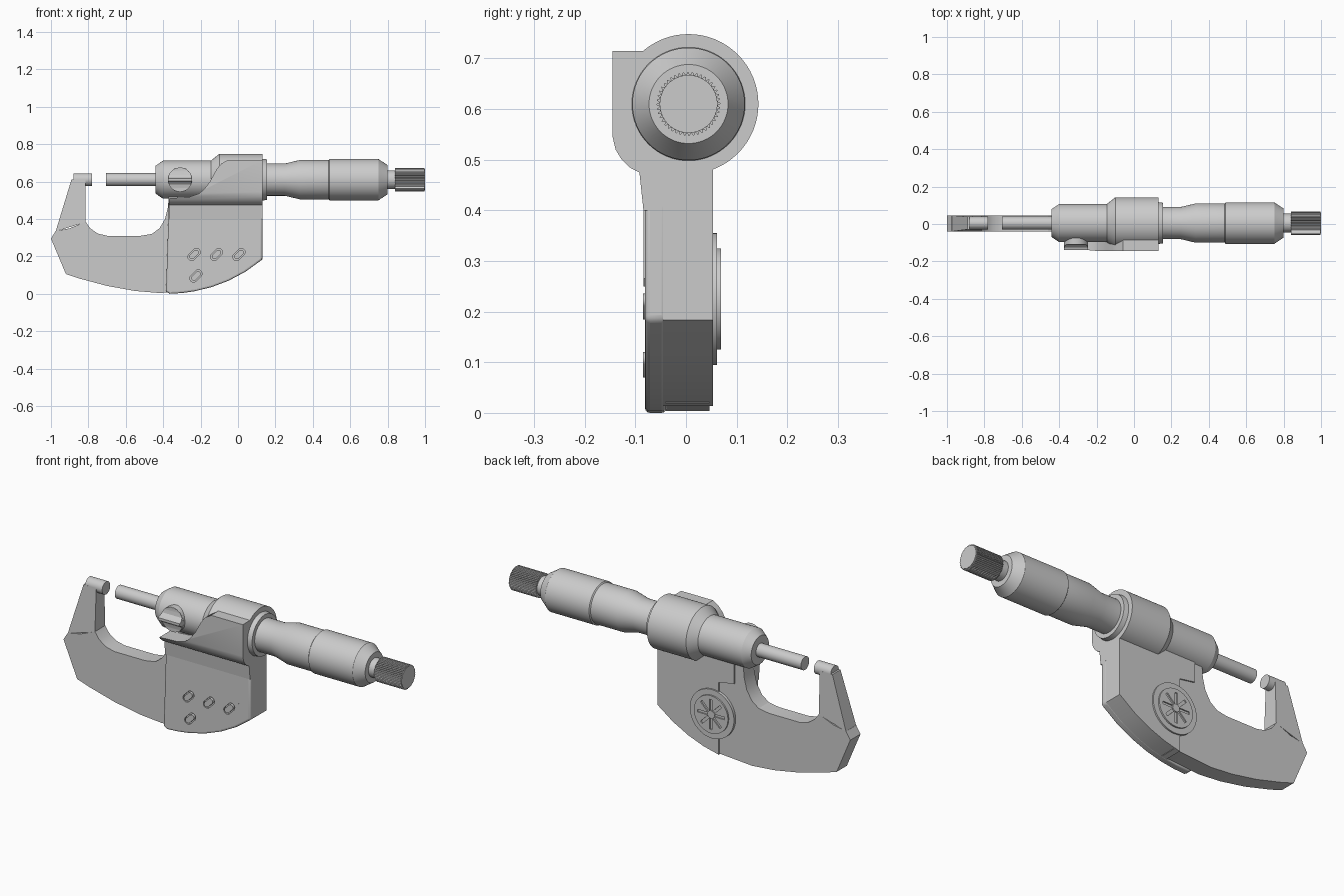
import bpy, bmesh
from math import sin, cos, pi, radians
from mathutils import Matrix, Vector

if "Cube" in bpy.data.objects:
    bpy.data.objects.remove(bpy.data.objects["Cube"])

steel = bpy.data.materials.new("satin grey")
steel.use_nodes = True
GREY = (0.6, 0.6, 0.6, 1)
steel.diffuse_color = GREY
steel.node_tree.nodes["Principled BSDF"].inputs["Base Color"].default_value = GREY

AY, AZ = 0.005, 0.61  # spindle axis


def finish(name, bm, smooth=True):
    bmesh.ops.remove_doubles(bm, verts=bm.verts, dist=1e-5)
    bmesh.ops.recalc_face_normals(bm, faces=bm.faces)
    mesh = bpy.data.meshes.new(name)
    bm.to_mesh(mesh)
    bm.free()
    mesh.materials.append(steel)
    obj = bpy.data.objects.new(name, mesh)
    bpy.context.collection.objects.link(obj)
    if smooth:
        shade(obj)
    return obj


def activate(obj):
    bpy.ops.object.select_all(action='DESELECT')
    obj.select_set(True)
    bpy.context.view_layer.objects.active = obj


def shade(obj):
    activate(obj)
    bpy.ops.object.shade_smooth_by_angle(angle=radians(25))


def lathe(name, profile):
    """Revolve (x, radius) points about the spindle axis."""
    bm = bmesh.new()
    vs = [bm.verts.new((x, AY, AZ + r)) for x, r in profile]
    es = [bm.edges.new(p) for p in zip(vs, vs[1:])]
    bmesh.ops.spin(bm, geom=vs + es, cent=(0, AY, AZ), axis=(1, 0, 0),
                   angle=2 * pi, steps=64)
    return finish(name, bm)


def prism(name, pts, lo, hi, axis='Y'):
    """Extrude an outline: (x, z) along Y, or (y, z) along X."""
    bm = bmesh.new()
    place = (lambda p: (p[0], lo, p[1])) if axis == 'Y' else (lambda p: (lo, p[0], p[1]))
    face = bm.faces.new([bm.verts.new(place(p)) for p in pts])
    ext = bmesh.ops.extrude_face_region(bm, geom=[face])
    move = (0, hi - lo, 0) if axis == 'Y' else (hi - lo, 0, 0)
    bmesh.ops.translate(bm, vec=move,
                        verts=[g for g in ext['geom'] if isinstance(g, bmesh.types.BMVert)])
    return finish(name, bm)


def apply_boolean(obj, cutter, operation):
    mod = obj.modifiers.new("cut", 'BOOLEAN')
    mod.operation, mod.object, mod.solver = operation, cutter, 'EXACT'
    activate(obj)
    bpy.ops.object.modifier_apply(modifier=mod.name)
    bpy.data.objects.remove(cutter)
    shade(obj)


def bevel(obj, width):
    mod = obj.modifiers.new("soft edges", 'BEVEL')
    mod.width, mod.segments, mod.limit_method = width, 3, 'ANGLE'
    mod.angle_limit = radians(50)


def circle(cx, cz, r, n=48):
    return [(cx + r * cos(2 * pi * i / n), cz + r * sin(2 * pi * i / n)) for i in range(n)]


# Turned parts along the spindle axis
lathe("spindle", [(-0.705, 0), (-0.705, 0.035), (-0.42, 0.035), (-0.42, 0)])
lathe("barrel", [(-0.44, 0), (-0.44, 0.075), (-0.4, 0.102), (-0.1, 0.102), (-0.1, 0)])
lathe("main_sleeve", [(-0.16, 0), (-0.145, 0.102), (-0.1, 0.138), (0.13, 0.138),
                      (0.13, 0.112), (0.155, 0.108), (0.155, 0)])
lathe("thimble", [(0.14, 0), (0.14, 0.086), (0.25, 0.086), (0.33, 0.105), (0.485, 0.105),
                  (0.49, 0.111), (0.75, 0.111), (0.76, 0.104), (0.8, 0.078), (0.8, 0)])
lathe("ratchet_neck", [(0.78, 0), (0.78, 0.05), (0.85, 0.05), (0.85, 0)])
lathe("anvil", [(-0.88, 0), (-0.88, 0.034), (-0.78, 0.034), (-0.78, 0)])

# Knurled ratchet knob
TEETH = 44
knurl = []
for i in range(TEETH * 4):
    a, r = 2 * pi * i / (TEETH * 4), 0.063 if i % 4 < 2 else 0.058
    knurl.append((AY + r * cos(a), AZ + r * sin(a)))
prism("ratchet_knob", knurl, 0.84, 0.997, 'X')
lathe("ratchet_cap", [(0.98, 0), (0.98, 0.057), (1, 0.057), (1, 0)])

# Bow frame and its tapering anvil arm
belly = [(-0.92, 0.105), (-0.85, 0.082), (-0.7, 0.042), (-0.55, 0.015), (-0.42, 0.004)]
throat = [(-0.3, 0.53), (-0.37, 0.52), (-0.375, 0.46), (-0.39, 0.4), (-0.42, 0.35),
          (-0.46, 0.32), (-0.52, 0.31), (-0.7, 0.31), (-0.75, 0.322), (-0.79, 0.35),
          (-0.815, 0.385)]
prism("bow_frame", [(-0.975, 0.335), (-1, 0.295)] + belly + [(-0.2, 0.02), (-0.2, 0.53)]
      + throat + [(-0.9, 0.35)], -0.04, 0.046)

arm = bmesh.new()
rings = []
for y_lo, y_hi, x0, z0, x1, z1 in ((-0.04, 0.046, -0.975, 0.333, -0.815, 0.383),
                                   (-0.029, 0.039, -0.89, 0.612, -0.815, 0.612)):
    rings.append([arm.verts.new(c) for c in
                  ((x0, y_lo, z0), (x1, y_lo, z1), (x1, y_hi, z1), (x0, y_hi, z0))])
arm.faces.new(rings[0])
arm.faces.new(rings[1])
for i in range(4):
    j = (i + 1) % 4
    arm.faces.new((rings[0][i], rings[0][j], rings[1][j], rings[1][i]))
finish("anvil_arm", arm, smooth=False)

# Electronics body: stepped rear half and softer front cover
keel = [(-0.23, 0.014), (-0.14, 0.036), (-0.05, 0.07), (0.04, 0.118), (0.13, 0.183)]
prism("rear_body", keel + [(0.13, 0.53), (-0.32, 0.53), (-0.32, 0.415), (-0.23, 0.4)],
      -0.045, 0.053)
cover = prism("front_cover", [(-0.385, 0.012), (-0.365, 0), (-0.3, 0.004)] + keel
              + [(0.13, 0.5), (-0.37, 0.5), (-0.372, 0.4)], -0.081, -0.038)
bevel(cover, 0.01)

# Shoulder that wraps the sleeve above the display
shoulder = prism("shoulder", [(0, 0.715), (-0.145, 0.715), (-0.145, 0.545), (-0.139, 0.52),
                              (-0.127, 0.5), (-0.11, 0.484), (-0.092, 0.475), (-0.084, 0.4),
                              (-0.05, 0.4), (0, 0.49)], -0.37, 0.13, 'X')
sweep = prism("shoulder_sweep", [(-0.4, 0.38), (0.2, 0.38), (0.2, 0.75), (-0.03, 0.75),
                                 (-0.06, 0.712), (-0.09, 0.695), (-0.115, 0.665),
                                 (-0.15, 0.6), (-0.18, 0.56), (-0.21, 0.535),
                                 (-0.26, 0.518), (-0.4, 0.508)], -0.3, 0.2)
apply_boolean(shoulder, sweep, 'INTERSECT')

# Display window
window = prism("display_window", [(-0.3, 0.25), (0.06, 0.25), (0.075, 0.265), (0.075, 0.42),
                                  (0.06, 0.435), (-0.285, 0.435), (-0.3, 0.42)],
               -0.0835, -0.07)


def capsule(cx, cz, half, r, n=12):
    """Slanted rounded slot outline."""
    pts = []
    for end in (1, -1):
        for i in range(n + 1):
            a = pi / 4 + (0 if end == 1 else pi) - pi / 2 + pi * i / n
            s = end * half * cos(pi / 4)
            pts.append((cx + s + r * cos(a), cz + s + r * sin(a)))
    return pts


# Four push buttons sitting in slanted pockets
for i, (x, z) in enumerate([(-0.235, 0.21), (-0.115, 0.21), (0.005, 0.21), (-0.225, 0.095)]):
    pocket = prism("pocket", capsule(x, z, 0.018, 0.02), -0.12, -0.07)
    activate(cover)
    if cover.modifiers:
        bpy.ops.object.modifier_apply(modifier=cover.modifiers[0].name)
    apply_boolean(cover, pocket, 'DIFFERENCE')
    prism(f"button_{i + 1}", capsule(x, z, 0.016, 0.014), -0.085, -0.06)

# Spindle lock: disc with a finger fin
LX = -0.31
prism("lock_disc", circle(LX, AZ, 0.065), -0.108, -0.05)
fin = prism("lock_fin", circle(LX, AZ, 0.064), -0.14, -0.1)
for side in (1, -1):
    bm = bmesh.new()
    profile = [(-0.16, 0.006), (-0.14, 0.007), (-0.125, 0.012), (-0.113, 0.026),
               (-0.109, 0.045), (-0.109, 0.09), (-0.16, 0.09)]
    bm.free()
    scoop = prism("scoop", [(y, AZ + side * d) for y, d in profile], LX - 0.1, LX + 0.1, 'X')
    apply_boolean(fin, scoop, 'DIFFERENCE')

# Battery cover with radial slots on the back
BX, BZ = -0.195, 0.225
prism("battery_rim", circle(BX, BZ, 0.13), 0.03, 0.061)
cap = prism("battery_cap", circle(BX, BZ, 0.1), 0.04, 0.069)
for i in range(8):
    spoke = Matrix.Rotation(i * pi / 4, 2)
    corners = [spoke @ Vector(c) for c in ((0.02, -0.007), (0.08, -0.007),
                                           (0.08, 0.007), (0.02, 0.007))]
    slot = prism("slot", [(BX + c.x, BZ + c.y) for c in corners], 0.0625, 0.09)
    apply_boolean(cap, slot, 'DIFFERENCE')
